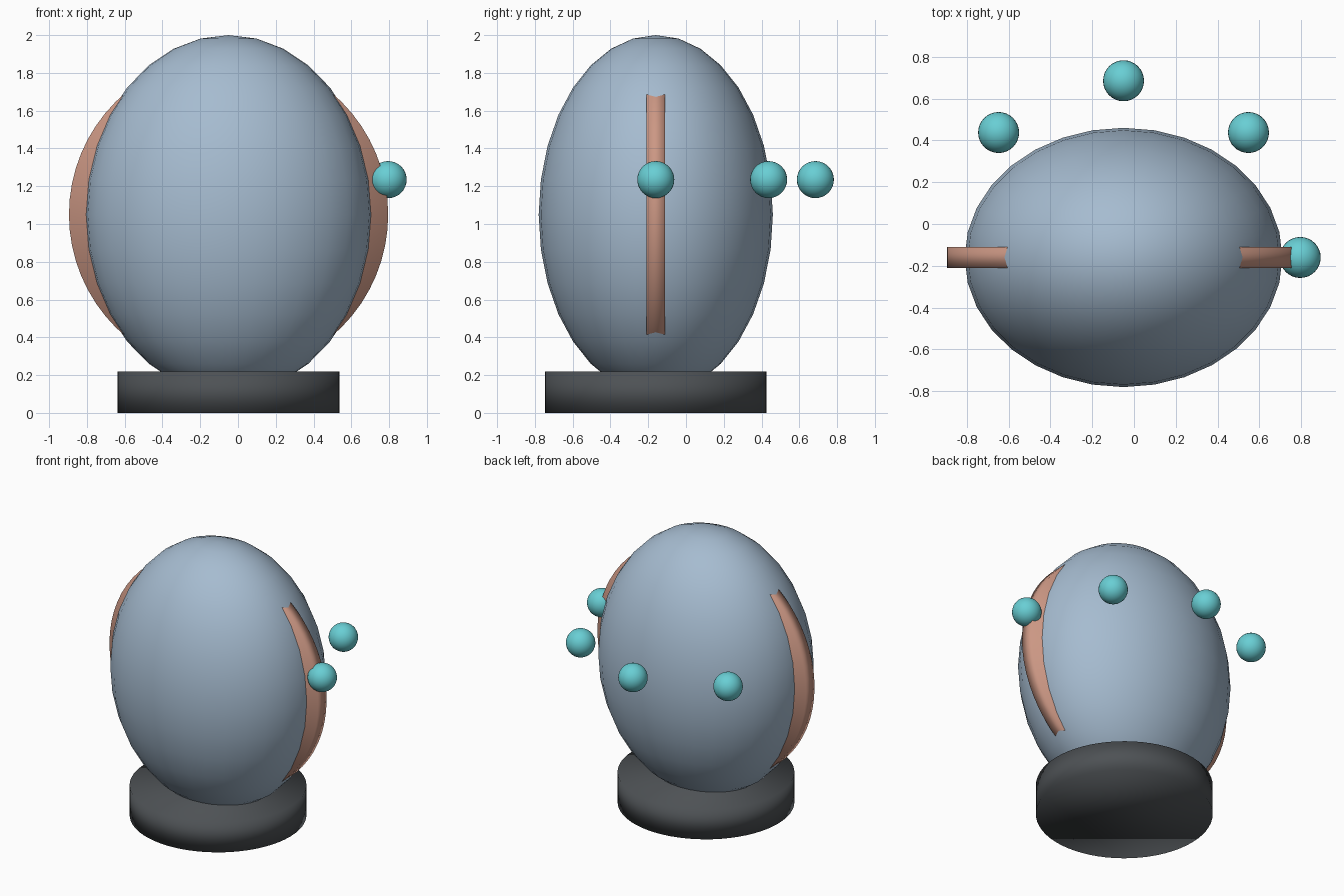
import bpy
import math

if "Cube" in bpy.data.objects:
    bpy.data.objects.remove(bpy.data.objects["Cube"])

CX, CY = -0.05, -0.16      # shared axis of body, base and fin
BODY_Z = 1.05
RING = 0.845               # radius of the fin disc and of the bead orbit


def material(name, rgb):
    m = bpy.data.materials.new(name)
    m.diffuse_color = (*rgb, 1.0)
    m.use_nodes = True
    m.node_tree.nodes["Principled BSDF"].inputs["Base Color"].default_value = m.diffuse_color
    return m


def finish(name, mat):
    obj = bpy.context.object
    obj.name = name
    obj.data.materials.append(mat)
    bpy.ops.object.shade_smooth()
    return obj


def ball(name, mat, loc, radii):
    bpy.ops.mesh.primitive_uv_sphere_add(segments=32, ring_count=16, radius=1, location=loc)
    bpy.context.object.scale = radii
    bpy.ops.object.transform_apply(location=False, rotation=False, scale=True)
    return finish(name, mat)


def disc(name, mat, loc, radius, depth, rot=(0, 0, 0)):
    bpy.ops.mesh.primitive_cylinder_add(vertices=64, radius=radius, depth=depth,
                                        location=loc, rotation=rot)
    return finish(name, mat)


blue = material("pale_blue", (0.38, 0.50, 0.63))
clay = material("clay_pink", (0.60, 0.31, 0.23))
teal = material("teal", (0.14, 0.62, 0.66))
dark = material("charcoal", (0.075, 0.083, 0.09))

# Egg-shaped body
ball("body", blue, (CX, CY, BODY_Z), (0.76, 0.62, 0.95))

# Round base
disc("base", dark, (CX, CY, 0.11), 0.587, 0.22)

# Thin upright disc whose rim emerges as a fin on both sides
disc("side_fins", clay, (CX, CY, BODY_Z), RING, 0.10, (math.pi / 2, 0, 0))

# Beads orbiting the right and back
for i in range(4):
    a = i * math.pi / 4
    ball(f"bead_{i + 1}", teal,
         (CX + RING * math.cos(a), CY + RING * math.sin(a), 1.235), (0.098,) * 3)
